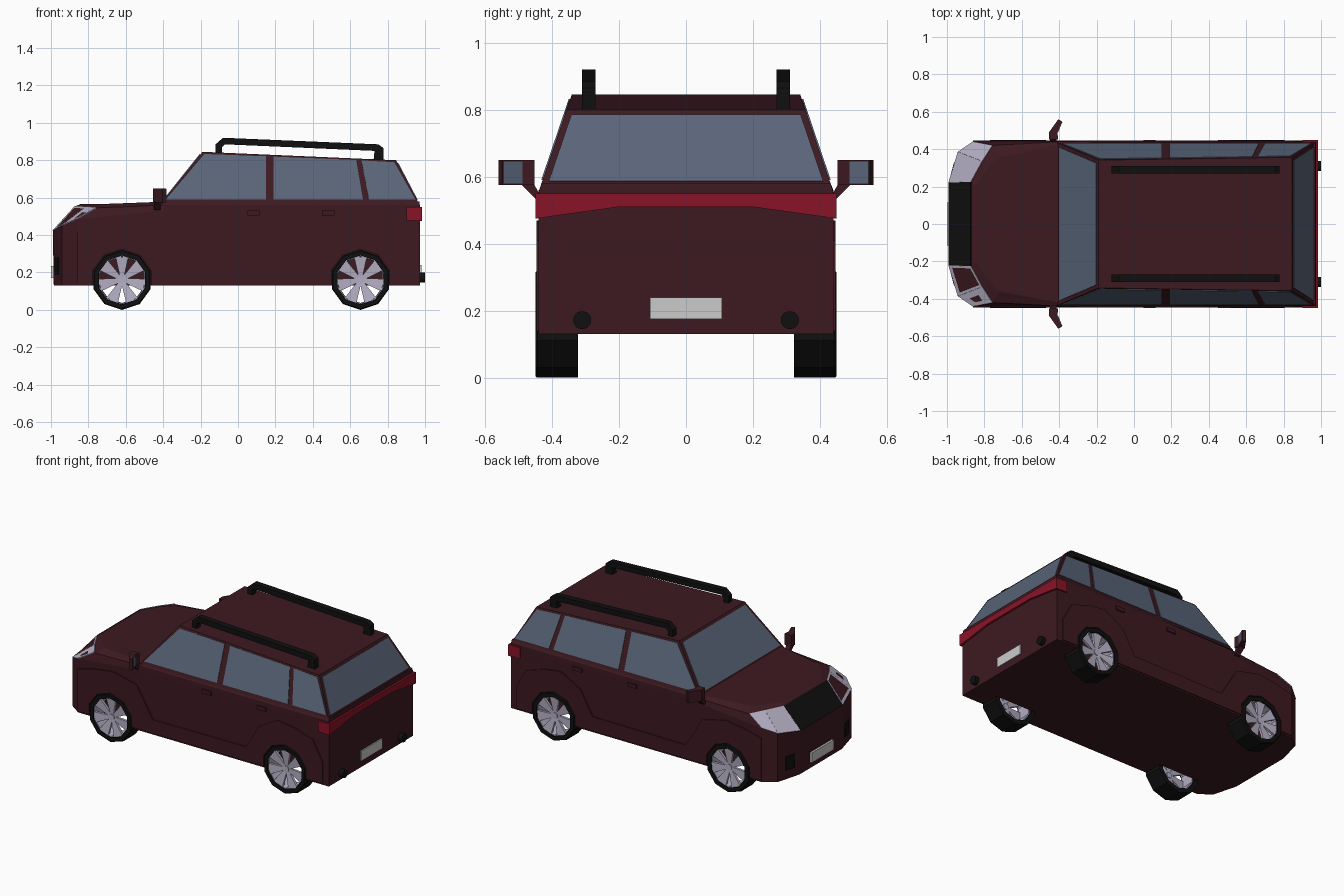
import bpy, bmesh
from math import sin, cos, pi
from mathutils import Vector, geometry

if "Cube" in bpy.data.objects:
    bpy.data.objects.remove(bpy.data.objects["Cube"])


def material(name, r, g, b):
    m = bpy.data.materials.new(name)
    m.diffuse_color = (r, g, b, 1)
    m.use_nodes = True
    m.node_tree.nodes["Principled BSDF"].inputs["Base Color"].default_value = m.diffuse_color
    return m


PAINT = material("maroon_paint", .046, .010, .015)
GLASS = material("tinted_glass", .10, .13, .19)
BLACK = material("black_trim", .005, .005, .005)
SILVER = material("pale_alloy", .46, .43, .55)
RED = material("red_lens", .25, .007, .02)
WHITE = material("plate_white", .70, .68, .70)


def make(name, verts, faces, mat=None):
    me = bpy.data.meshes.new(name)
    me.from_pydata([tuple(v) for v in verts], [], faces)
    bm = bmesh.new()
    bm.from_mesh(me)
    bmesh.ops.recalc_face_normals(bm, faces=bm.faces)
    bm.to_mesh(me)
    bm.free()
    ob = bpy.data.objects.new(name, me)
    bpy.context.collection.objects.link(ob)
    if mat:
        me.materials.append(mat)
    return ob


def slab(name, low, high, mat):
    """Solid between two matching outlines."""
    n = len(low)
    faces = [list(range(n)), list(range(n, 2 * n))]
    faces += [(i, (i + 1) % n, n + (i + 1) % n, n + i) for i in range(n)]
    return make(name, low + high, faces, mat)


def prism(name, pts, axis, a, b, mat):
    place = {'x': lambda p, t: (t, p[0], p[1]),
             'y': lambda p, t: (p[0], t, p[1]),
             'z': lambda p, t: (p[0], p[1], t)}[axis]
    return slab(name, [place(p, a) for p in pts], [place(p, b) for p in pts], mat)


def panel(name, pts, mat, d=.004):
    pts = [Vector(p) for p in pts]
    n = geometry.normal(pts) * d
    return slab(name, [p - n for p in pts], [p + n for p in pts], mat)


def rect(x0, x1, z0, z1):
    return [(x0, z0), (x1, z0), (x1, z1), (x0, z1)]


def lathe(name, profile, x, z, side, mat, n=10):
    """Closed (radius, y) profile spun round the wheel axle."""
    k = len(profile)
    verts = [(x + r * sin(2 * pi * i / n), side * y, z + r * cos(2 * pi * i / n))
             for i in range(n) for r, y in profile]
    faces = [(i * k + j, i * k + (j + 1) % k,
              (i + 1) % n * k + (j + 1) % k, (i + 1) % n * k + j)
             for i in range(n) for j in range(k)]
    return make(name, verts, faces, mat)


def flip(pts, s):
    return [(x, y * s, z) for x, y, z in pts]


WHEELS, R = (-.62, .655), .16

# Wheel well cutters
cutters = []
for x in WHEELS:
    for s in (1, -1):
        pts = [(x + .164 * sin(pi * i / 5), R + .164 * cos(pi * i / 5)) for i in range(10)]
        c = prism("wheel_well_cutter", pts, 'y', s * .315, s * .55, PAINT)
        c.hide_render = True
        c.display_type = 'WIRE'
        cutters.append(c)


def cut_wells(ob, which):
    for c in which:
        m = ob.modifiers.new("well", 'BOOLEAN')
        m.operation = 'DIFFERENCE'
        m.solver = 'EXACT'
        m.object = c


# Lower body: half outlines stacked from floor to hood
sill = [(-.985, .22, .13), (-.94, .385, .13), (-.86, .44, .13), (-.4, .44, .13), (.972, .44, .13)]
nose = [(-.99, .22, .42), (-.94, .385, .45), (-.86, .44, .485), (-.4, .44, .53), (.972, .44, .54)]
edge = [(-.87, .225, .553), (-.81, .335, .55), (-.755, .42, .545), (-.4, .44, .56), (.972, .438, .56)]
hood = [(-.845, .2, .565), (-.78, .3, .566), (-.72, .36, .566), (-.4, .42, .578), (.97, .432, .58)]
verts, faces = [], []
for half in (sill, nose, edge, hood):
    verts += half + flip(half[::-1], -1)
for l in range(3):
    faces += [(l * 10 + i, l * 10 + (i + 1) % 10, l * 10 + 10 + (i + 1) % 10, l * 10 + 10 + i)
              for i in range(10)]
faces.append(list(range(10)))
faces += [(30 + i, 31 + i, 38 - i, 39 - i) for i in range(4)]
cut_wells(make("lower_body", verts, faces, PAINT), cutters)


# Cabin
def side_y(z):
    return .435 - .34 * (z - .57)


base = [(-.41, .57), (.966, .57)]
roof = [(-.19, .845), (.845, .80)]


def cabin_ring(row):
    return [(x, side_y(z), z) for x, z in row] + [(x, -side_y(z), z) for x, z in row[::-1]]


slab("cabin", cabin_ring(base), cabin_ring(roof), PAINT)

# Windscreen and rear window
for name, i, lo, hi in (("windscreen", 0, .05, .95), ("rear_window", 1, .07, .93)):
    a, b = Vector(base[i]), Vector(roof[i])
    (xa, za), (xb, zb) = a.lerp(b, lo), a.lerp(b, hi)
    ya, yb = side_y(za) - .02, side_y(zb) - .02
    panel(name, [(xa, ya, za), (xb, yb, zb), (xb, -yb, zb), (xa, -ya, za)], GLASS)

side_windows = {
    "front_side_window": [(-.385, .59), (-.18, .832), (.15, .82), (.15, .59)],
    "rear_side_window": [(.19, .59), (.19, .818), (.632, .80), (.668, .59)],
    "quarter_window": [(.7, .59), (.66, .798), (.835, .788), (.948, .59)]}
flare = [(-.86, .14), (-.86, .42), (-.75, .45), (-.6, .47), (-.43, .43), (-.31, .23),
         (.37, .235), (.46, .39), (.6, .47), (.72, .455), (.86, .41), (.93, .28), (.93, .14)]
rail = [(-.12, .83), (-.12, .885), (-.08, .92), (.75, .885), (.778, .865), (.778, .80),
        (.725, .80), (.73, .85), (-.07, .885), (-.085, .87), (-.085, .83)]
mirror = [(-.405, .452), (-.455, .452), (-.455, .49), (-.405, .56), (-.385, .55), (-.41, .49)]

for s, side in ((-1, "left"), (1, "right")):
    for name, pts in side_windows.items():
        panel(f"{name}_{side}", flip([(x, side_y(z), z) for x, z in pts], s), GLASS)

    # Raised sill and wheel arch panel
    ob = prism(f"arch_panel_{side}", flare, 'y', s * .43, s * .447, PAINT)
    cut_wells(ob, [c for c in cutters if c.data.vertices[0].co.y * s > 0])

    # Door handles
    for x in (.05, .45):
        prism(f"door_handle_{side}", rect(x, x + .065, .505, .53), 'y', s * .43, s * .45, PAINT)

    # Roof rail
    prism(f"roof_rail_{side}", rail, 'y', s * .27, s * .31, BLACK)

    # Door mirror with arm and glass
    prism(f"mirror_{side}", [(x, y * s) for x, y in mirror], 'z', .575, .65, PAINT)
    prism(f"mirror_arm_{side}", [(s * y, z) for y, z in
          ((.43, .535), (.45, .535), (.495, .58), (.455, .58))], 'x', -.45, -.415, PAINT)
    panel(f"mirror_glass_{side}", flip([(-.409, .49, .58), (-.386, .546, .58),
          (-.386, .546, .645), (-.409, .49, .645)], s), GLASS, .003)

    # Headlight wraps two facets of the nose
    for i in (0, 1):
        panel(f"headlight_{side}", flip([nose[i], nose[i + 1], edge[i + 1], edge[i]], s), SILVER)

    # Fog lamp recess
    a, b = Vector(sill[0]), Vector(sill[1])
    p, q = a.lerp(b, .25), a.lerp(b, .65)
    panel(f"fog_lamp_{side}", flip([(v.x, v.y, z) for v, z in
          ((p, .19), (q, .19), (q, .28), (p, .28))], s), BLACK, .007)

    # Tail light corner and exhaust
    prism(f"tail_light_corner_{side}", rect(.9, .984, .477, .55), 'y', s * .42, s * .45, RED)
    prism(f"exhaust_{side}", [(s * .31 + .027 * cos(pi * i / 8), .172 + .027 * sin(pi * i / 8))
          for i in range(16)], 'x', .95, 1.0, BLACK)

    # Wheels: hollow tyre, rim and seven flared spokes
    for x, end in zip(WHEELS, ("front", "rear")):
        tag = f"{end}_{side}"
        lathe(f"tyre_{tag}", [(.13, .322), (.16, .322), (.16, .444), (.155, .45), (.13, .45)],
              x, R, s, BLACK)
        lathe(f"rim_{tag}", [(.123, .34), (.131, .34), (.131, .44), (.126, .44)], x, R, s, SILVER)
        for k in range(7):
            t = 2 * pi * k / 7

            def at(r, w, y):
                return (x + r * sin(t) + w * cos(t), s * y, R + r * cos(t) - w * sin(t))
            front = [at(.008, -.009, .43), at(.122, -.034, .442),
                     at(.122, .034, .442), at(.008, .009, .43)]
            back = [at(.008, -.009, .415), at(.122, -.034, .425),
                    at(.122, .034, .425), at(.008, .009, .415)]
            slab(f"spoke_{tag}", back, front, SILVER)
        prism(f"hub_{tag}", [(x + .02 * cos(pi * i / 5), R + .02 * sin(pi * i / 5))
              for i in range(10)], 'y', s * .41, s * .436, SILVER)

# Grille between the headlights
panel("grille", [nose[0], edge[0]] + flip([edge[0], nose[0]], -1), BLACK)

# Tail light band and number plates
prism("tail_light_band", [(-.45, .475), (-.2, .51), (.2, .51), (.45, .475), (.45, .55), (-.45, .55)],
      'x', .95, .985, RED)
prism("rear_plate", rect(-.108, .108, .175, .24), 'x', .96, .98, WHITE)
prism("front_plate", rect(-.115, .115, .17, .235), 'x', -1.0, -.975, WHITE)
